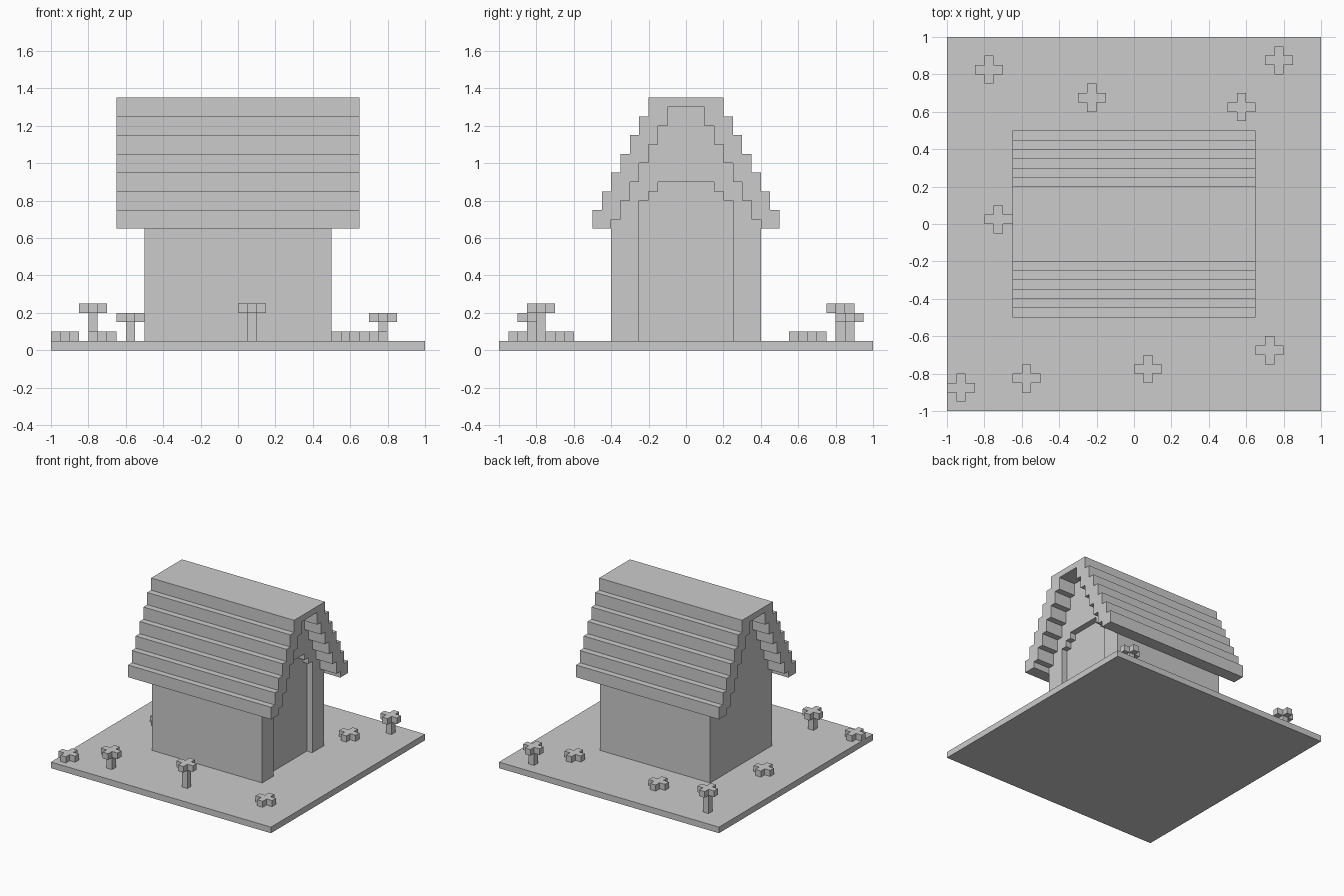
import bpy, bmesh

if "Cube" in bpy.data.objects:
    bpy.data.objects.remove(bpy.data.objects["Cube"])

GROUND = 0.05   # top of the ground slab


def finish(name, bm):
    bmesh.ops.recalc_face_normals(bm, faces=bm.faces)
    mesh = bpy.data.meshes.new(name)
    bm.to_mesh(mesh)
    bm.free()
    obj = bpy.data.objects.new(name, mesh)
    bpy.context.collection.objects.link(obj)
    return obj


def box(bm, lo, hi):
    verts = bmesh.ops.create_cube(bm, size=1)["verts"]
    for v in verts:
        for i in range(3):
            v.co[i] = lo[i] if v.co[i] < 0 else hi[i]


def extrude_x(name, outline, x0, x1):
    """Extrude a closed (y, z) outline from x0 to x1."""
    bm = bmesh.new()
    face = bm.faces.new([bm.verts.new((x0, y, z)) for y, z in outline])
    new = bmesh.ops.extrude_face_region(bm, geom=[face])["geom"]
    for v in new:
        if isinstance(v, bmesh.types.BMVert):
            v.co.x = x1
    return finish(name, bm)


def stairs(half_widths, levels):
    """Right half of a stepped gable, from the bottom upwards."""
    pts = []
    for i, w in enumerate(half_widths):
        pts += [(w, levels[i]), (w, levels[i + 1])]
    return pts


def mirrored(pts):
    return [(-y, z) for y, z in reversed(pts)]


# Ground slab
bm = bmesh.new()
box(bm, (-1, -1, 0), (1, 1, GROUND))
finish("ground", bm)

# Stepped roof shell
outer = stairs([0.5 - 0.05 * i for i in range(7)],
               [0.65 + 0.1 * i for i in range(8)])
inner_w = [0.4 - 0.05 * i for i in range(7)]
inner = stairs(inner_w, [0.65] + [0.7 + 0.1 * i for i in range(7)])
arch = outer + mirrored(outer) + list(reversed(mirrored(inner))) + list(reversed(inner))
extrude_x("roof", arch, -0.65, 0.65)

# House body with stepped gables filling the roof
wall = stairs(inner_w, [GROUND] + [0.7 + 0.1 * i for i in range(7)])
body = extrude_x("house_body", wall + mirrored(wall), -0.5, 0.5)

# Shallow doorway recess in the right gable
door = stairs([0.25, 0.2, 0.15], [0, 0.8, 0.85, 0.9])
cutter = extrude_x("doorway_cutter", door + mirrored(door), 0.45, 0.6)
cutter.hide_render = True
cutter.hide_viewport = True
cut = body.modifiers.new("doorway", "BOOLEAN")
cut.operation = "DIFFERENCE"
cut.solver = "EXACT"
cut.object = cutter

# Flowers: cross-shaped heads, some raised on stems (x, y, stem height)
flowers = [(-0.775, 0.825, 0.15), (0.775, 0.875, 0.10), (-0.225, 0.675, 0),
           (0.575, 0.625, 0), (-0.725, 0.025, 0), (-0.925, -0.875, 0),
           (-0.575, -0.825, 0.10), (0.075, -0.775, 0.15), (0.725, -0.675, 0)]
H = 0.025
for n, (x, y, stem) in enumerate(flowers, 1):
    z = GROUND + stem
    bm = bmesh.new()
    for dx, dy in ((0, 0), (1, 0), (-1, 0), (0, 1), (0, -1)):
        cx, cy = x + dx * 0.05, y + dy * 0.05
        box(bm, (cx - H, cy - H, z), (cx + H, cy + H, z + 0.05))
    finish(f"flower_head_{n}", bm)
    if stem:
        bm = bmesh.new()
        box(bm, (x - H, y - H, GROUND), (x + H, y + H, z))
        finish(f"flower_stem_{n}", bm)
